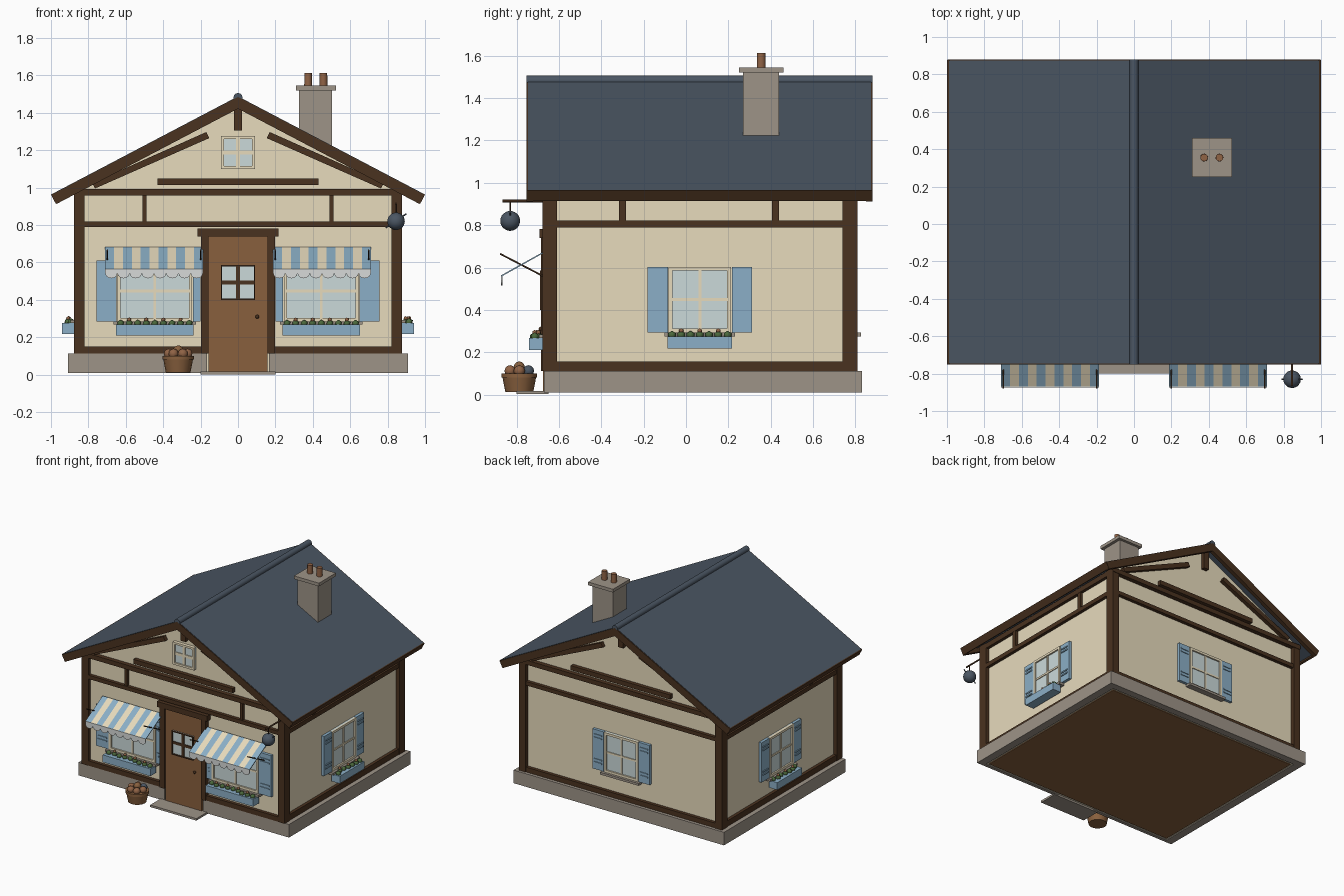
import bpy, bmesh, math, random
from mathutils import Vector, Matrix

random.seed(4)
if "Cube" in bpy.data.objects:
    bpy.data.objects.remove(bpy.data.objects["Cube"])

def material(name, r, g, b):
    m = bpy.data.materials.new(name)
    m.use_nodes = True
    m.diffuse_color = (r, g, b, 1)
    m.node_tree.nodes["Principled BSDF"].inputs["Base Color"].default_value = (r, g, b, 1)
    return m

CREAM = material("cream plaster", 0.92, 0.81, 0.58)
TIMBER = material("dark timber", 0.068, 0.032, 0.014)
OAK = material("door oak", 0.25, 0.118, 0.048)
STONE = material("grey stone", 0.34, 0.295, 0.245)
SLATE = material("blue slate", 0.07, 0.093, 0.125)
BLUE = material("shutter blue", 0.26, 0.43, 0.57)
GLASS = material("window glass", 0.6, 0.7, 0.7)
LEAF = material("leaf green", 0.07, 0.14, 0.045)
CLAY = material("terracotta", 0.28, 0.125, 0.06)
PALE = material("pale canvas", 0.68, 0.7, 0.69)

def finish(name, bm, mat, smooth=False):
    bmesh.ops.recalc_face_normals(bm, faces=bm.faces)
    me = bpy.data.meshes.new(name)
    for f in bm.faces:
        f.smooth = smooth
    bm.to_mesh(me)
    bm.free()
    me.materials.append(mat)
    ob = bpy.data.objects.new(name, me)
    bpy.context.collection.objects.link(ob)
    return ob

def prism(name, pts, y0, y1, mat):
    """Extrude an x/z outline along y."""
    bm = bmesh.new()
    face = bm.faces.new([bm.verts.new((x, y0, z)) for x, z in pts])
    new = bmesh.ops.extrude_face_region(bm, geom=[face])["geom"]
    bmesh.ops.translate(bm, vec=(0, y1 - y0, 0), verts=[v for v in new if isinstance(v, bmesh.types.BMVert)])
    return finish(name, bm, mat)

def box(name, x0, x1, y0, y1, z0, z1, mat):
    return prism(name, [(x0, z0), (x1, z0), (x1, z1), (x0, z1)], y0, y1, mat)

def ball(name, c, r, mat, sub=2):
    bm = bmesh.new()
    bmesh.ops.create_icosphere(bm, subdivisions=sub, radius=r, matrix=Matrix.Translation(c))
    return finish(name, bm, mat, True)

def rod(name, p, q, r, mat, r2=None, seg=12):
    p, q = Vector(p), Vector(q)
    turn = (q - p).to_track_quat('Z', 'Y').to_matrix().to_4x4()
    bm = bmesh.new()
    bmesh.ops.create_cone(bm, cap_ends=True, segments=seg, radius1=r, radius2=r2 or r,
                          depth=(q - p).length, matrix=Matrix.Translation((p + q) / 2) @ turn)
    ob = finish(name, bm, mat)
    for f in ob.data.polygons:
        f.use_smooth = len(f.vertices) == 4
    return ob

# Wall planes: u runs along the wall, d points outward
WX, YF, YB = 0.85, -0.65, 0.78
WALLS = {
    "front": lambda u, d: (u, YF - d), "back": lambda u, d: (u, YB + d),
    "left": lambda u, d: (WX + d, u), "right": lambda u, d: (-WX - d, u)}

def on_wall(wall, part, u0, u1, z0, z1, d0, d1, mat):
    (xa, ya), (xb, yb) = WALLS[wall](u0, d0), WALLS[wall](u1, d1)
    return box(wall + "_" + part, min(xa, xb), max(xa, xb), min(ya, yb), max(ya, yb), z0, z1, mat)

def pane(wall, part, u0, u1, z0, z1, d, mat, w=0.018, bar=0.007):
    """Glass with a border and a cross of glazing bars."""
    um, zm = (u0 + u1) / 2, (z0 + z1) / 2
    on_wall(wall, part + "_glass", u0, u1, z0, z1, d - 0.02, d + 0.004, GLASS)
    for u in (u0, u1 - w):
        on_wall(wall, part + "_side", u, u + w, z0, z1, d - 0.01, d + 0.016, mat)
    for z in (z0, z1 - w):
        on_wall(wall, part + "_rail", u0, u1, z, z + w, d - 0.01, d + 0.016, mat)
    on_wall(wall, part + "_bar", um - bar, um + bar, z0, z1, d - 0.01, d + 0.01, mat)
    on_wall(wall, part + "_bar", u0, u1, zm - bar, zm + bar, d - 0.01, d + 0.01, mat)

def window(wall, c, half, z0, z1, shutters, planter):
    pane(wall, "window", c - half, c + half, z0, z1, 0.01, CREAM)
    on_wall(wall, "sill", c - half - 0.02, c + half + 0.02, z0 - 0.018, z0, 0, 0.045, STONE)
    for s, w in zip((-1, 1), shutters):
        a, b = sorted((c + s * (half + 0.004), c + s * (half + w)))
        on_wall(wall, "shutter", a, b, z0, z1, 0, 0.022, BLUE)
        for k in (0.16, 0.24, 0.78, 0.86):
            z = z0 + k * (z1 - z0)
            on_wall(wall, "shutter_batten", a + 0.015, b - 0.015, z, z + 0.01, 0.02, 0.028, BLUE)
    if planter:
        half += 0.006
        on_wall(wall, "flower_box", c - half, c + half, z0 - 0.075, z0 - 0.018, 0.02, 0.092, BLUE)
        n = round(half * 44)
        for i in range(n):
            x, y = WALLS[wall](c - half + 2 * half * (i + 0.5) / n, 0.055 + random.uniform(-0.015, 0.015))
            ball(wall + "_leaves", (x, y, z0 - 0.012), 0.021, LEAF, 1)
            if i % 2:
                ball(wall + "_flower", (x, y, z0 + 0.008), 0.012, CLAY, 1)

# Roof geometry: points across the pitched section, d is depth below the surface
APEX, SLOPE = 1.488, 0.525
def eave(x, d):
    return (x - 0.41 * d, APEX - SLOPE * x - 0.783 * d)

def chevron(name, x, d0, d1, y0, y1, mat):
    (ax, az), (bx, bz) = eave(x, d0), eave(x, d1)
    prism(name, [(0, APEX - d0), (ax, az), (bx, bz), (0, APEX - d1), (-bx, bz), (-ax, az)], y0, y1, mat)

chevron("roof_slates", 0.993, 0, 0.03, -0.746, 0.873, SLATE)
for y in (-0.752, 0.85):
    chevron("barge_board", 0.998, 0.003, 0.066, y, y + 0.03, TIMBER)
for s in (-1, 1):
    pts = [eave(0.988, 0), eave(1.0, 0), eave(1.0, 0.062), eave(0.988, 0.062)]
    prism("eave_fascia", [(s * x, z) for x, z in pts], -0.75, 0.878, TIMBER)
rod("roof_ridge", (0, -0.752, 1.482), (0, 0.88, 1.482), 0.024, SLATE)

# Plaster body with gables
top = APEX - SLOPE * WX - 0.025
prism("plaster_walls", [(-WX, 0.016), (WX, 0.016), (WX, top), (0, APEX - 0.025), (-WX, top)], YF, YB, CREAM)

# Footing, floor and step
box("floor", -0.832, 0.832, -0.628, 0.758, 0.01, 0.1, OAK)
for s in (-1, 1):
    a, b = sorted((s * 0.91, s * 0.848))
    box("side_footing", a, b, -0.67, 0.83, 0.01, 0.112, STONE)
    a, b = sorted((s * 0.848, s * 0.165))
    box("front_footing", a, b, -0.67, -0.645, 0.01, 0.112, STONE)
box("back_footing", -0.848, 0.848, 0.775, 0.83, 0.01, 0.112, STONE)
box("door_step", -0.2, 0.2, -0.8, -0.648, 0.002, 0.018, STONE)

# Timber frame
for s in (-1, 1):
    a, b = sorted((s * 0.878, s * 0.82))
    for y0, y1 in ((-0.678, -0.61), (0.74, 0.81)):
        box("corner_post", a, b, y0, y1, 0.112, 0.99, TIMBER)
    a, b = sorted((s * 0.83, s * 0.16))
    on_wall("front", "sill_beam", a, b, 0.112, 0.15, -0.01, 0.026, TIMBER)
    on_wall("front", "stud", s * 0.5 - 0.01, s * 0.5 + 0.01, 0.82, 0.96, -0.01, 0.022, TIMBER)
on_wall("back", "sill_beam", -0.83, 0.83, 0.112, 0.15, -0.01, 0.026, TIMBER)
for wall in ("front", "back"):
    on_wall(wall, "middle_beam", -0.83, 0.83, 0.79, 0.82, -0.01, 0.026, TIMBER)
    on_wall(wall, "tie_beam", -0.878, 0.878, 0.957, 0.992, -0.01, 0.034, TIMBER)
    on_wall(wall, "gable_beam", -0.43, 0.43, 1.015, 1.05, -0.01, 0.03, TIMBER)
    on_wall(wall, "king_post", -0.022, 0.022, 1.305, 1.45, -0.01, 0.03, TIMBER)
    y0, y1 = sorted((WALLS[wall](0, -0.01)[1], WALLS[wall](0, 0.03)[1]))
    for s in (-1, 1):
        prism(wall + "_gable_brace", [(s * x, z) for x, z in
              ((0.765, 0.995), (0.78, 1.025), (0.17, 1.297), (0.153, 1.265))], y0, y1, TIMBER)
for wall in ("left", "right"):
    for part, z0, z1 in (("sill_beam", 0.112, 0.157), ("middle_beam", 0.79, 0.823), ("top_beam", 0.95, 0.99)):
        on_wall(wall, part, -0.62, 0.75, z0, z1, -0.01, 0.024, TIMBER)
    for y in (-0.3, 0.422):
        on_wall(wall, "stud", y - 0.017, y + 0.017, 0.82, 0.96, -0.01, 0.022, TIMBER)

# Windows
window("front", -0.445, 0.2, 0.285, 0.61, (0.112, 0.045), True)
window("front", 0.445, 0.2, 0.285, 0.61, (0.045, 0.112), True)
window("left", 0.065, 0.147, 0.293, 0.603, (0.1, 0.1), True)
window("right", 0.065, 0.147, 0.293, 0.603, (0.1, 0.1), True)
window("back", 0, 0.147, 0.293, 0.603, (0.1, 0.1), False)
pane("front", "gable_window", -0.092, 0.092, 1.1, 1.275, 0.01, CREAM, 0.016, 0.011)

# Door
on_wall("front", "door", -0.157, 0.157, 0.018, 0.74, -0.01, 0.024, OAK)
pane("front", "door_window", -0.092, 0.092, 0.4, 0.585, 0.024, TIMBER, 0.006, 0.01)
for s in (-1, 1):
    on_wall("front", "door_post", s * 0.178 - 0.02, s * 0.178 + 0.02, 0.112, 0.742, -0.01, 0.035, TIMBER)
on_wall("front", "door_header", -0.217, 0.217, 0.74, 0.782, -0.01, 0.042, TIMBER)
ball("door_knob", (0.103, -0.685, 0.31), 0.011, TIMBER)

# Striped awnings with scalloped valance
STRIPES, SCALLOPS = 11, 8
for s in (-1, 1):
    x0, x1 = sorted((s * 0.188, s * 0.71))
    w = (x1 - x0) / STRIPES
    for i in range(STRIPES):
        bm = bmesh.new()
        ends = [(x0 + (i + k) * w, y, z) for y, z in ((-0.66, 0.682), (-0.87, 0.565)) for k in (0, 1)]
        a, b, c, d = [bm.verts.new(e) for e in ends]
        f = bm.faces.new((a, b, d, c))
        new = bmesh.ops.extrude_face_region(bm, geom=[f])["geom"]
        bmesh.ops.translate(bm, vec=(0, 0, -0.007), verts=[v for v in new if isinstance(v, bmesh.types.BMVert)])
        finish("awning_stripe", bm, CREAM if i % 2 else BLUE)
    w = (x1 - x0) / SCALLOPS
    rim = [(x0, 0.565)]
    for i in range(SCALLOPS):
        for k in range(7):
            t = math.pi * k / 6
            rim.append((x0 + w * (i + 0.5 - 0.499 * math.cos(t)), 0.542 - 0.027 * math.sin(t)))
    prism("awning_valance", rim + [(x1, 0.565)], -0.873, -0.867, PALE)
    for x in (x0 + 0.012, x1 - 0.012):
        rod("awning_arm", (x, -0.66, 0.552), (x, -0.878, 0.665), 0.004, TIMBER, seg=8)

# Chimney
box("chimney_stack", 0.325, 0.502, 0.27, 0.44, 1.15, 1.53, STONE)
box("chimney_cap", 0.31, 0.525, 0.25, 0.46, 1.52, 1.545, STONE)
for x in (0.375, 0.457):
    rod("chimney_pot", (x, 0.355, 1.54), (x, 0.355, 1.612), 0.021, CLAY, 0.02)

# Hanging lantern
rod("lantern_bracket", (0.845, -0.65, 0.914), (0.845, -0.867, 0.914), 0.006, TIMBER, seg=8)
rod("lantern_hanger", (0.845, -0.83, 0.914), (0.845, -0.83, 0.85), 0.004, TIMBER, seg=8)
ball("lantern_globe", (0.845, -0.83, 0.82), 0.047, SLATE, 3)
rod("lantern_pin", (0.79, -0.83, 0.785), (0.9, -0.83, 0.86), 0.004, SLATE, seg=8)

# Fruit basket
rod("basket", (-0.32, -0.787, 0.012), (-0.32, -0.787, 0.085), 0.066, OAK, 0.08, 16)
rod("basket_rim", (-0.32, -0.787, 0.08), (-0.32, -0.787, 0.1), 0.084, OAK, seg=16)
for i in range(6):
    t = math.tau * i / 6
    ball("fruit", (-0.32 + 0.05 * math.cos(t), -0.787 + 0.05 * math.sin(t), 0.112), 0.027,
         SLATE if i == 1 else CLAY)
ball("top_fruit", (-0.32, -0.787, 0.13), 0.027, OAK)
